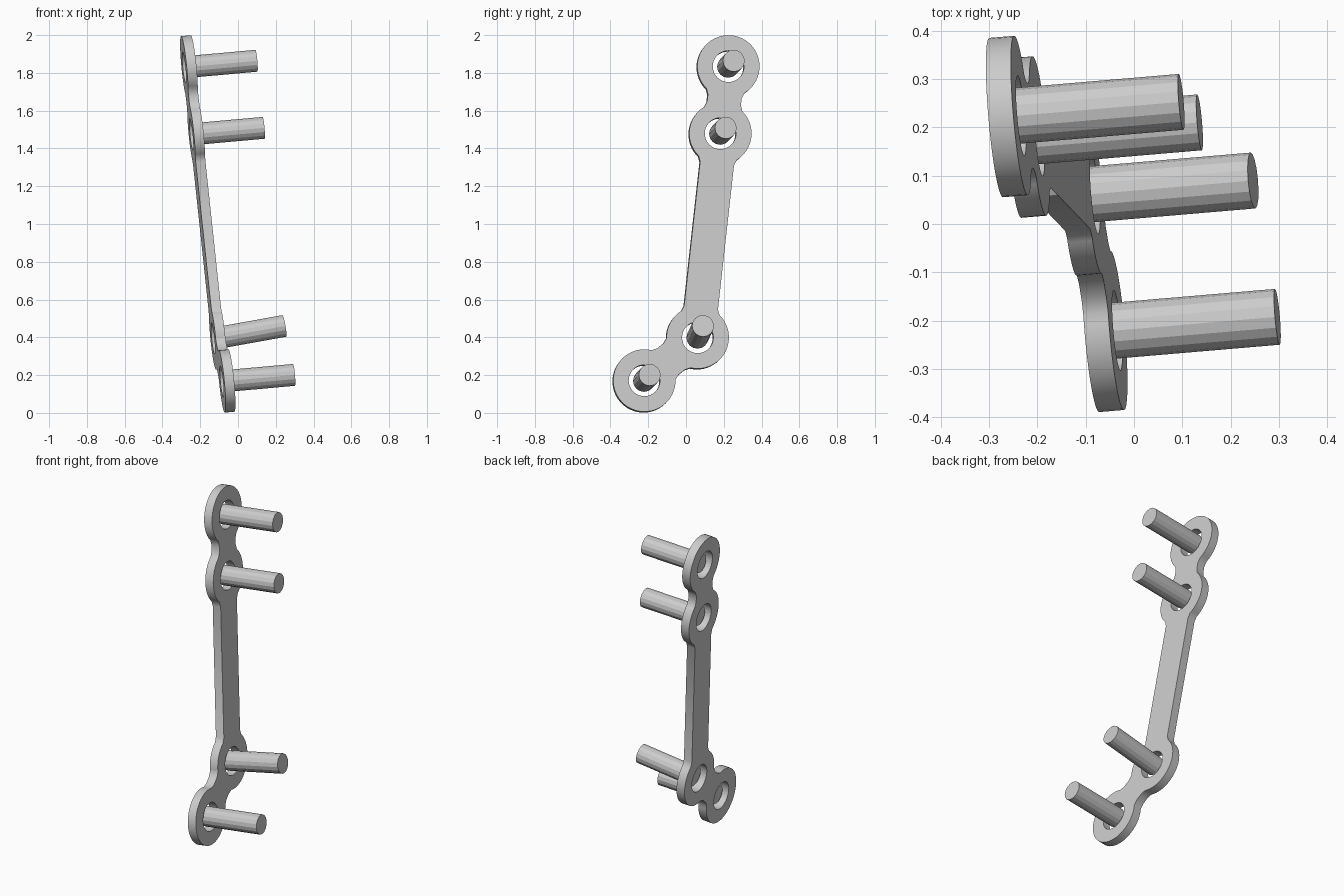
import bpy
import bmesh
from math import pi, sin, cos, atan2
from mathutils import Matrix, Vector

cube = bpy.data.objects.get("Cube")
if cube:
    bpy.data.objects.remove(cube, do_unlink=True)

# Plate layout: ring centres in (y, z), and the slope of the plate's plane
RINGS = [Vector(p) for p in ((0.2225, 1.832), (0.18, 1.477), (0.06, 0.397), (-0.2225, 0.169))]
RING_R, HOLE_R, BAR_HALF, THICK = 0.165, 0.083, 0.09, 0.052
SLOPE_Y, SLOPE_Z, PLANE_X = 0.085, 0.097, -0.063
NORMAL = Vector((1, SLOPE_Y, SLOPE_Z)).normalized()


def on_plate(p):
    return Vector((PLANE_X - SLOPE_Y * p.x - SLOPE_Z * p.y, p.x, p.y))


def arc(c, r, a0, a1, n):
    return [c + r * Vector((cos(a0 + (a1 - a0) * i / n), sin(a0 + (a1 - a0) * i / n)))
            for i in range(n + 1)]


def bar_corner(c, angle, side):
    along = Vector((cos(angle), sin(angle)))
    return c + along * 0.16 + Vector((-along.y, along.x)) * BAR_HALF * side


def plate_outline():
    # Walk down one side of the ring chain and back up the other
    walk = [0, 1, 2, 3, 2, 1]
    points = []
    for i, k in enumerate(walk):
        c = RINGS[k]
        to_prev = RINGS[walk[i - 1]] - c
        to_next = RINGS[walk[(i + 1) % len(walk)]] - c
        a0, a1 = atan2(to_prev.y, to_prev.x), atan2(to_next.y, to_next.x)
        trim = 0.66
        sweep = (a1 - a0) % (2 * pi)
        if sweep < 0.01:
            sweep = 2 * pi
        points.append(bar_corner(c, a0, 1))
        points += arc(c, RING_R, a0 + trim, a0 + sweep - trim, max(8, int(sweep * 6)))
        points.append(bar_corner(c, a1, -1))
    return points


def add_loop(curve, points):
    spline = curve.splines.new("POLY")
    spline.points.add(len(points) - 1)
    for sp, p in zip(spline.points, points):
        sp.co = (p.x, p.y, 0, 1)
    spline.use_cyclic_u = True


# Plate: filled outline with four holes, extruded and laid on the sloping plane
curve = bpy.data.curves.new("plate_profile", "CURVE")
curve.dimensions = "2D"
curve.fill_mode = "BOTH"
curve.extrude = THICK / 2
add_loop(curve, plate_outline())
for c in RINGS:
    add_loop(curve, arc(c, HOLE_R, 0, 2 * pi, 32)[:-1])
plate = bpy.data.objects.new("plate", curve)
bpy.context.collection.objects.link(plate)
bpy.ops.object.select_all(action="DESELECT")
bpy.context.view_layer.objects.active = plate
plate.select_set(True)
bpy.ops.object.convert(target="MESH")
plate = bpy.context.object

basis = Matrix((
    (-SLOPE_Y, -SLOPE_Z, NORMAL.x, PLANE_X),
    (1, 0, NORMAL.y, 0),
    (0, 1, NORMAL.z, 0),
    (0, 0, 0, 1)))
bm = bmesh.new()
bm.from_mesh(plate.data)
bmesh.ops.remove_doubles(bm, verts=bm.verts, dist=0.0001)
bm.transform(basis)
bmesh.ops.recalc_face_normals(bm, faces=bm.faces)
bm.to_mesh(plate.data)
bm.free()
bpy.ops.object.shade_smooth_by_angle(angle=pi / 6)

# Pegs: one through each ring, the third tilted further up
PEG_R, PEG_LEN = 0.058, 0.36
names = ("top_peg", "upper_peg", "lower_peg", "bottom_peg")
for name, c, rise in zip(names, RINGS, (0.09, 0.09, 0.18, 0.09)):
    axis = Vector((1, SLOPE_Y, rise)).normalized()
    bpy.ops.mesh.primitive_cylinder_add(
        vertices=16, radius=PEG_R, depth=PEG_LEN,
        location=on_plate(c) + axis * PEG_LEN / 2,
        rotation=axis.to_track_quat("Z", "Y").to_euler())
    bpy.context.object.name = name
